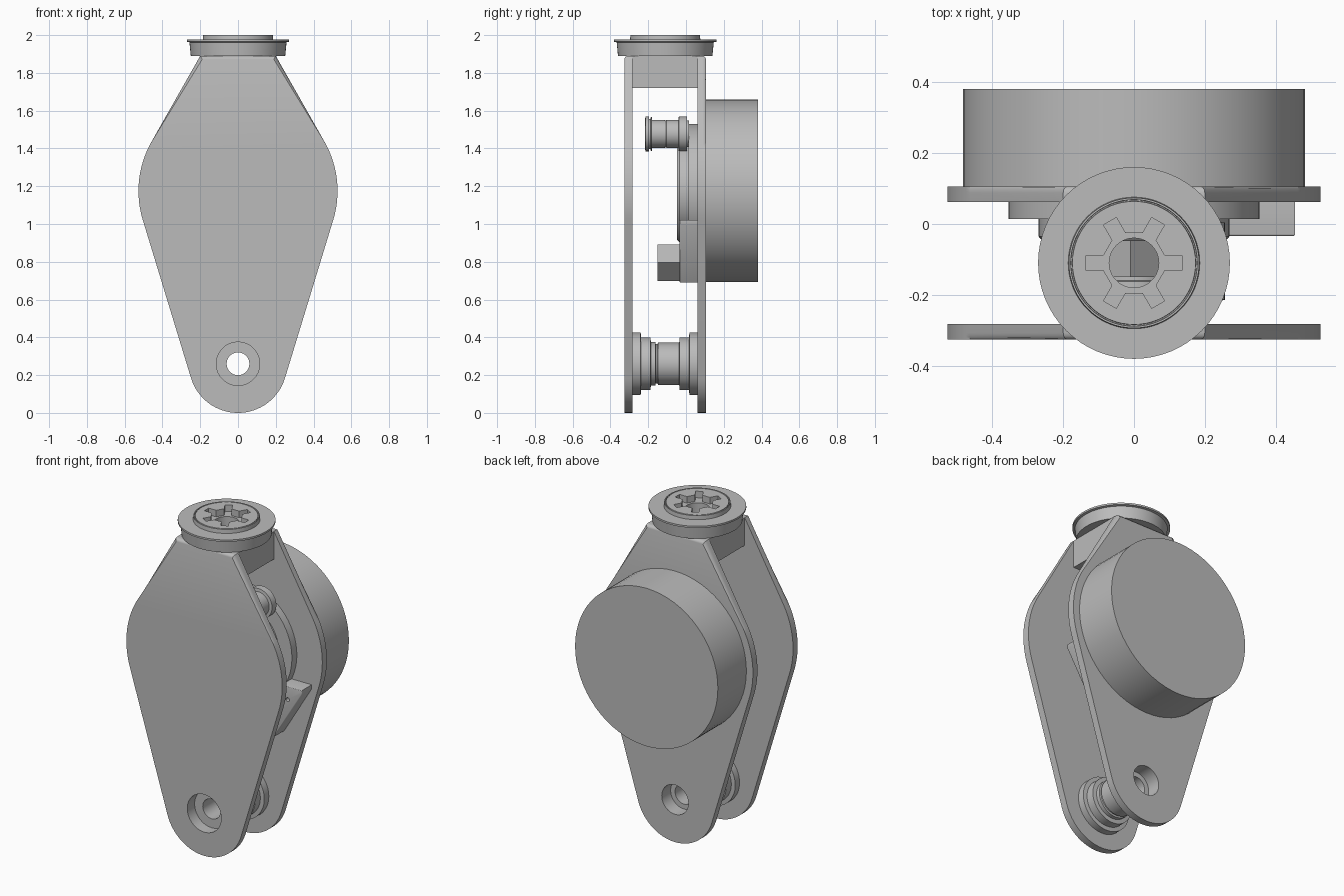
import bpy, bmesh
from math import sin, cos, pi, radians, asin, atan2
from mathutils import Vector

if "Cube" in bpy.data.objects:
    bpy.data.objects.remove(bpy.data.objects["Cube"])

grey = bpy.data.materials.new("plain_grey")
grey.use_nodes = True
colour = (0.5, 0.5, 0.5, 1)
grey.diffuse_color = colour
grey.node_tree.nodes["Principled BSDF"].inputs["Base Color"].default_value = colour

MID_Y = -0.11                                  # middle of the gap between plates
FRONT, BACK = (-0.326, -0.282), (0.062, 0.106)  # plate thickness ranges
HUB_Z, AXLE_Z = 1.175, 0.26


def finish(name, bm):
    """Turn a bmesh into a smooth-by-angle grey object."""
    bmesh.ops.recalc_face_normals(bm, faces=bm.faces)
    mesh = bpy.data.meshes.new(name)
    bm.to_mesh(mesh)
    bm.free()
    obj = bpy.data.objects.new(name, mesh)
    bpy.context.collection.objects.link(obj)
    mesh.materials.append(grey)
    smooth(obj)
    return obj


def smooth(obj):
    bpy.ops.object.select_all(action='DESELECT')
    obj.select_set(True)
    bpy.context.view_layer.objects.active = obj
    bpy.ops.object.shade_smooth_by_angle(angle=radians(32))


def place(a, b, t, axis):
    return Vector((a, t, b)) if axis == 'Y' else Vector((a, b, t))


def prism(name, outline, t0, t1, axis='Y', round_at=None, radius=0.018):
    """Extrude an outline along an axis, rounding the rim at one end if asked."""
    bm = bmesh.new()
    rings = [[bm.verts.new(place(a, b, t, axis)) for a, b in outline] for t in (t0, t1)]
    caps = {t: bm.faces.new(r) for t, r in zip((t0, t1), rings)}
    n = len(outline)
    for i in range(n):
        j = (i + 1) % n
        bm.faces.new((rings[0][i], rings[0][j], rings[1][j], rings[1][i]))
    if round_at is not None:
        bmesh.ops.bevel(bm, geom=list(caps[round_at].edges), offset=radius,
                        segments=3, profile=0.5, affect='EDGES')
    return finish(name, bm)


def lathe(name, profile, a, b, axis='Y', hollow=False, sides=64):
    """Revolve (radius, position) pairs around an axis through a, b."""
    bm = bmesh.new()
    rings = [[bm.verts.new(place(a + r * cos(2 * pi * i / sides),
                                 b + r * sin(2 * pi * i / sides), t, axis))
              for i in range(sides)] for r, t in profile]
    pairs = list(zip(rings, rings[1:]))
    if hollow:
        pairs.append((rings[-1], rings[0]))
    else:
        bm.faces.new(rings[0])
        bm.faces.new(rings[-1])
    for low, high in pairs:
        for i in range(sides):
            j = (i + 1) % sides
            bm.faces.new((low[i], low[j], high[j], high[i]))
    return finish(name, bm)


def cut(obj, cutter):
    """Subtract the cutter, then remove it."""
    mod = obj.modifiers.new("cut", 'BOOLEAN')
    mod.operation, mod.object, mod.solver = 'DIFFERENCE', cutter, 'EXACT'
    bpy.context.view_layer.objects.active = obj
    bpy.ops.object.modifier_apply(modifier=mod.name)
    bpy.data.objects.remove(cutter)
    smooth(obj)


def arc(z, r, start, end, steps):
    return [(r * cos(start + (end - start) * i / steps),
             z + r * sin(start + (end - start) * i / steps)) for i in range(steps + 1)]


# Side plates: two tangent arcs joined by straight edges, flat at the top
big, small = 0.527, 0.26
low = -asin((big - small) / (HUB_Z - AXLE_Z))
high = atan2(0.25, 0.46)
right = arc(AXLE_Z, small, -pi / 2, low, 16) + arc(HUB_Z, big, low, high, 16) + [(0.2, 1.89)]
outline = right + [(-x, z) for x, z in reversed(right[1:])]
for name, (y0, y1), outer, hole in (("front_plate", FRONT, FRONT[0], 0.115),
                                    ("back_plate", BACK, BACK[1], 0.09)):
    plate = prism(name, outline, y0, y1, round_at=outer)
    cut(plate, lathe("cutter", [(hole, y0 - 0.1), (hole, y1 + 0.1)], 0, AXLE_Z))

# Block joining the plates under the cap
block = prism("top_block", [(-0.2, 1.72), (0.2, 1.72), (0.2, 1.89), (-0.2, 1.89)],
              FRONT[1], BACK[0])
cut(block, lathe("cutter", [(0.07, 1.6), (0.07, 1.95)], 0, MID_Y, 'Z'))

# Round cap with a thin lip, a raised disc and a groove around the disc
cap = lathe("cap", [(0.25, 1.89), (0.257, 1.962), (0.271, 1.965), (0.271, 1.976),
                    (0.186, 1.976), (0.184, 2.0), (0.179, 2.0), (0.178, 1.994),
                    (0.175, 1.994), (0.174, 2.0)], 0, MID_Y, 'Z')
# Six-armed socket and centre bore
socket = []
for k in range(6):
    c, s = cos(k * pi / 3), sin(k * pi / 3)
    for u, v in ((0.086, -0.021), (0.136, -0.021), (0.136, 0.021), (0.086, 0.021)):
        socket.append((u * c - v * s, MID_Y + u * s + v * c))
cut(cap, prism("cutter", socket, 1.96, 2.1, 'Z'))
cut(cap, lathe("cutter", [(0.07, 1.8), (0.07, 2.2)], 0, MID_Y, 'Z'))

# Motor drum on the back and stepped discs on the inner face
lathe("drum", [(0.483, BACK[1] - 0.002), (0.483, 0.382)], 0, HUB_Z)
lathe("large_disc", [(0.355, 0.066), (0.355, 0.014)], 0, HUB_Z)
lathe("small_disc", [(0.27, 0.018), (0.27, -0.035), (0.258, -0.048)], 0, HUB_Z)

# Small flanged roller on the edge of the disc
lathe("small_roller", [(0.08, -0.217), (0.092, -0.214), (0.092, -0.197), (0.08, -0.195),
                       (0.08, -0.188), (0.09, -0.186), (0.09, -0.181), (0.074, -0.179),
                       (0.074, -0.112), (0.071, -0.11), (0.071, -0.106), (0.074, -0.104),
                       (0.074, -0.04), (0.092, -0.038), (0.092, 0.004), (0.07, 0.006),
                       (0.07, 0.016)], 0.165, 1.477, sides=40)

# Tapered bracket at the left edge, with a small pin hole
bracket = prism("edge_bracket", [(0.2, 1.02), (0.455, 1.02), (0.455, 0.995),
                                 (0.27, 0.69), (0.16, 0.69)],
                -0.034, BACK[0] + 0.003, round_at=-0.034, radius=0.006)
cut(bracket, lathe("cutter", [(0.012, -0.1), (0.012, 0.0)], 0.36, 0.94, sides=16))

# Diamond-shaped stop below the disc
prism("diamond_stop", [(-0.01 + 0.096 * x, 0.795 + 0.096 * z)
                       for x, z in ((1, 0), (0, 1), (-1, 0), (0, -1))], -0.15, 0.066)

# Flanged axle spool with a bore and countersunk ends
lathe("axle_spool", [(0.165, -0.284), (0.165, -0.24), (0.14, -0.238), (0.14, -0.188),
                     (0.115, -0.186), (0.115, -0.162), (0.105, -0.16), (0.105, -0.15),
                     (0.112, -0.148), (0.112, -0.036), (0.14, -0.034), (0.14, 0.016),
                     (0.165, 0.018), (0.165, 0.064), (0.09, 0.064), (0.09, 0.02),
                     (0.06, 0.02), (0.06, -0.255), (0.115, -0.255), (0.115, -0.284)],
      0, AXLE_Z, hollow=True)
